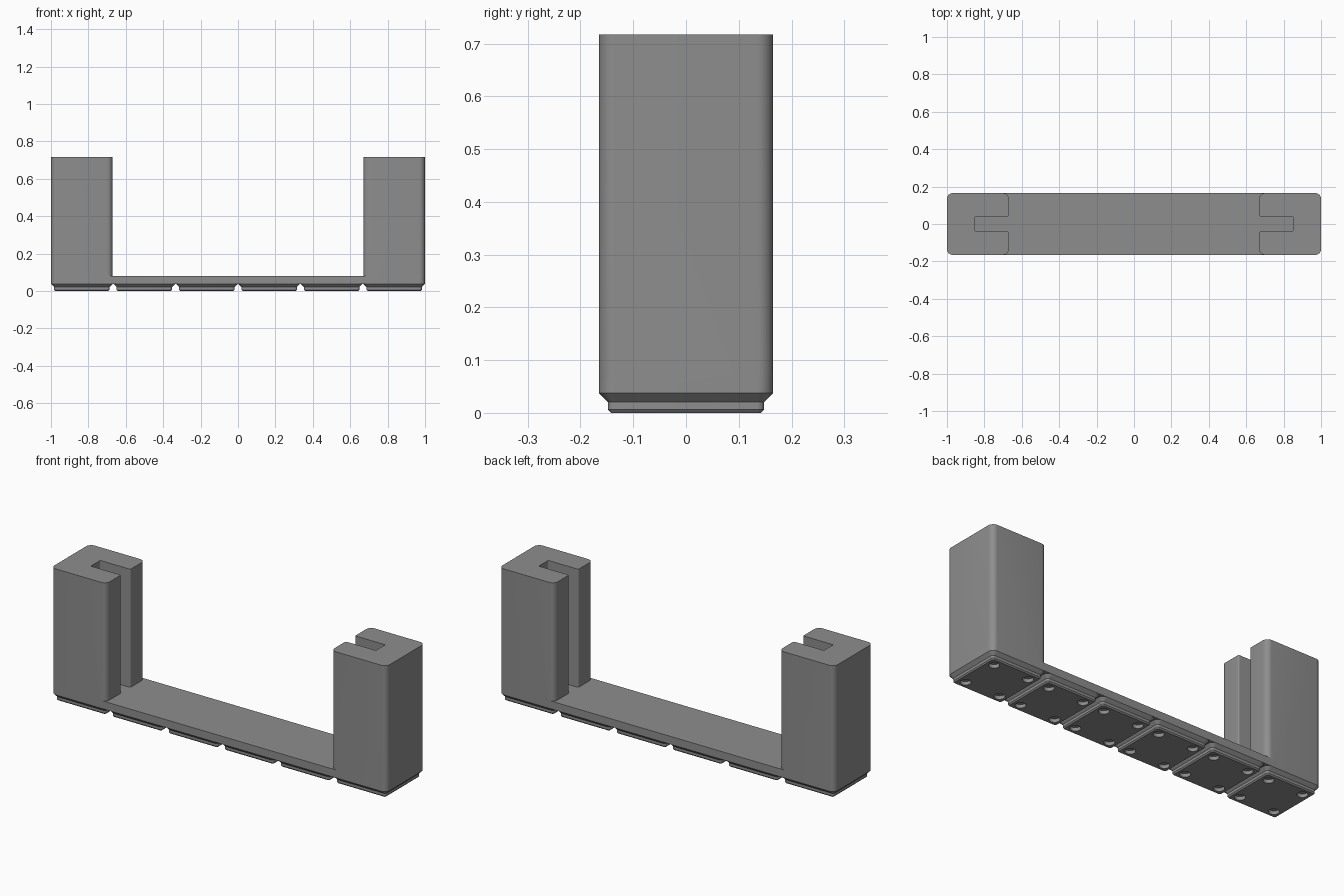
import bpy, bmesh, math
from mathutils import Vector

if "Cube" in bpy.data.objects:
    bpy.data.objects.remove(bpy.data.objects["Cube"])

PITCH, HALF, R = 0.334, 0.165, 0.030      # foot spacing, half width, corner radius
Z_FOOT, Z_PLATE, Z_TOP = 0.0378, 0.08, 0.717

grey = bpy.data.materials.new("grey plastic")
grey.diffuse_color = (0.27, 0.27, 0.27, 1)
grey.use_nodes = True
grey.node_tree.nodes["Principled BSDF"].inputs["Base Color"].default_value = grey.diffuse_color


def rounded(corners, steps=8):
    """Outline from right-angled corners given as (x, y, radius)."""
    out = []
    for i, (x, y, r) in enumerate(corners):
        p = Vector((x, y))
        to_prev = (Vector(corners[i - 1][:2]) - p).normalized()
        to_next = (Vector(corners[(i + 1) % len(corners)][:2]) - p).normalized()
        c = p + r * (to_prev + to_next)
        for k in range(steps + 1):
            t = math.pi / 2 * k / steps
            out.append(c - r * (to_next * math.cos(t) + to_prev * math.sin(t)))
    return out


def rectangle(hx, hy, r):
    return rounded([(-hx, -hy, r), (hx, -hy, r), (hx, hy, r), (-hx, hy, r)])


def loft(name, sections):
    """Closed solid through a stack of (outline, z) sections."""
    bm = bmesh.new()
    rings = [[bm.verts.new((p.x, p.y, z)) for p in outline] for outline, z in sections]
    for a, b in zip(rings, rings[1:]):
        for i in range(len(a)):
            bm.faces.new((a[i - 1], a[i], b[i], b[i - 1]))
    bm.faces.new(rings[0][::-1])
    bm.faces.new(rings[-1])
    bmesh.ops.recalc_face_normals(bm, faces=bm.faces)
    mesh = bpy.data.meshes.new(name)
    bm.to_mesh(mesh)
    bm.free()
    mesh.materials.append(grey)
    obj = bpy.data.objects.new(name, mesh)
    bpy.context.collection.objects.link(obj)
    return obj


def combine(obj, other, operation):
    """Apply a boolean and discard the second solid."""
    mod = obj.modifiers.new("bool", 'BOOLEAN')
    mod.operation, mod.object, mod.solver = operation, other, 'EXACT'
    bpy.context.view_layer.objects.active = obj
    bpy.ops.object.modifier_apply(modifier=mod.name)
    bpy.data.objects.remove(other)


def smooth(obj):
    bpy.ops.object.select_all(action='DESELECT')
    obj.select_set(True)
    bpy.context.view_layer.objects.active = obj
    bpy.ops.object.shade_smooth_by_angle(angle=math.radians(25))


# Long base plate
body = loft("body", [(rectangle(1.0, HALF, R), Z_FOOT), (rectangle(1.0, HALF, R), Z_PLATE)])

# Two slotted end towers, mirrored, rising from the plate
for s in (-1, 1):
    inner, slot, w = 0.67, 0.85, 0.04
    shape = [(1, -HALF, R), (inner, -HALF, R), (inner, -w, 0.008), (slot, -w, 0.005),
             (slot, w, 0.005), (inner, w, 0.008), (inner, HALF, R), (1, HALF, R)]
    outline = rounded([(s * x, y, r) for x, y, r in shape])
    tower = loft("tower", [(outline, Z_FOOT), (outline, Z_TOP)])
    combine(body, tower, 'UNION')
smooth(body)

# Stepped foot with four round magnet pockets underneath
foot = loft("foot_1", [(rectangle(0.1423, 0.1423, 0.0064), 0),
                       (rectangle(0.1479, 0.1479, 0.0127), 0.0064),
                       (rectangle(0.1479, 0.1479, 0.0127), 0.0207),
                       (rectangle(HALF, HALF, R), Z_FOOT)])
for sx in (-1, 1):
    for sy in (-1, 1):
        circle = [Vector((0.1034 * sx + 0.026 * math.cos(a), 0.1034 * sy + 0.026 * math.sin(a)))
                  for a in (math.tau * i / 32 for i in range(32))]
        combine(foot, loft("pocket", [(circle, -0.01), (circle, 0.019)]), 'DIFFERENCE')

# Drop the hidden top of the foot, then repeat it along the plate
bm = bmesh.new()
bm.from_mesh(foot.data)
hidden = [f for f in bm.faces if all(v.co.z > Z_FOOT - 1e-4 for v in f.verts)]
bmesh.ops.delete(bm, geom=hidden, context='FACES')
bm.to_mesh(foot.data)
bm.free()
smooth(foot)
for i in range(6):
    part = foot if i == 0 else foot.copy()
    if i:
        part.name = f"foot_{i + 1}"
        bpy.context.collection.objects.link(part)
    part.location.x = (i - 2.5) * PITCH
